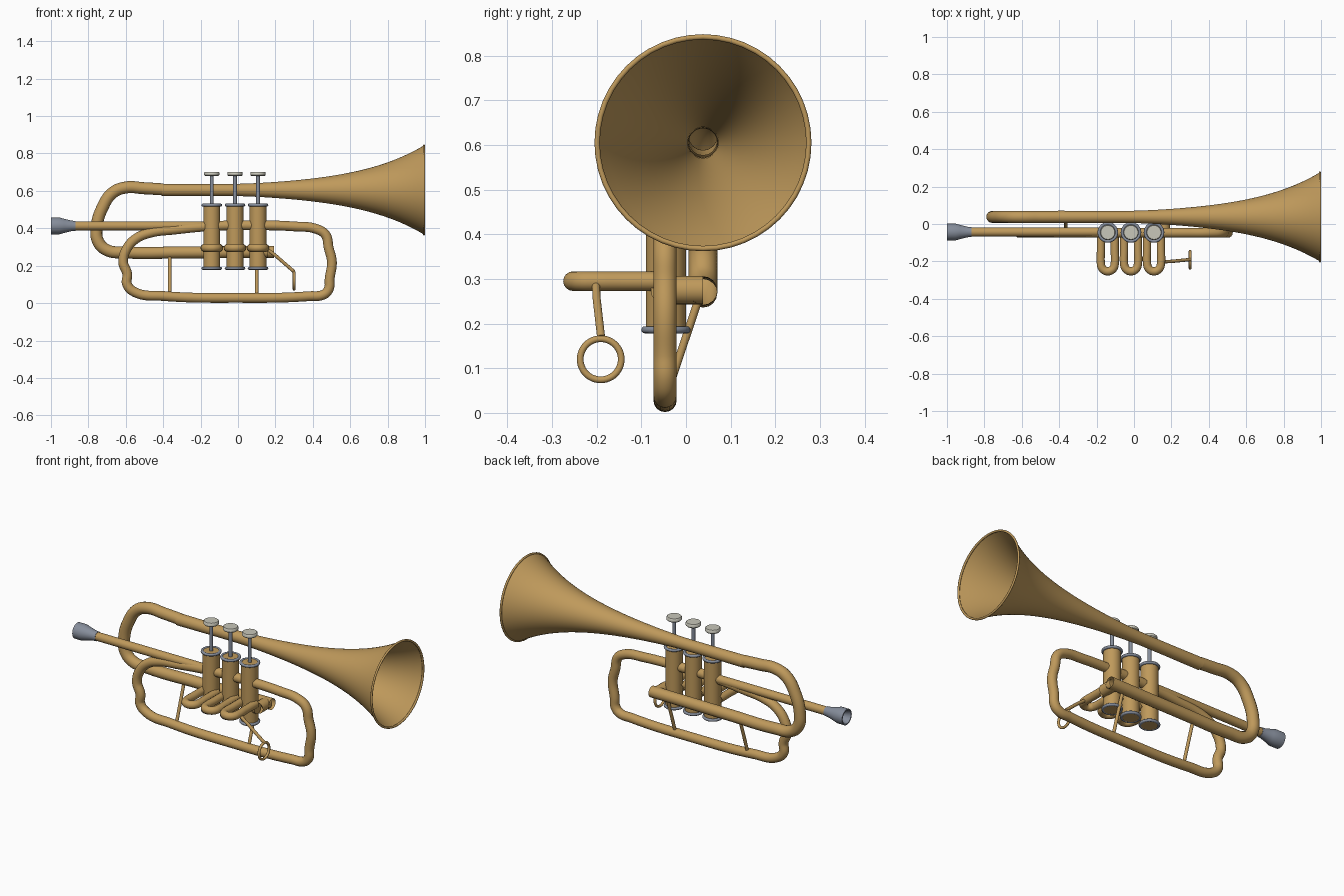
import bpy, bmesh, math
from mathutils import Vector, Matrix

cube = bpy.data.objects.get("Cube")
if cube:
    bpy.data.objects.remove(cube, do_unlink=True)


def material(name, rgb):
    mat = bpy.data.materials.new(name)
    mat.use_nodes = True
    mat.diffuse_color = (*rgb, 1)
    mat.node_tree.nodes["Principled BSDF"].inputs["Base Color"].default_value = (*rgb, 1)
    return mat


BRASS = material("brass", (0.52, 0.32, 0.105))
STEEL = material("blue steel", (0.24, 0.27, 0.33))
PEARL = material("pearl", (0.58, 0.57, 0.49))
AXES = {"x": Matrix.Rotation(math.pi / 2, 4, "Y"), "z": Matrix.Identity(4)}


def finish(obj, mat):
    obj.data.materials.clear()
    obj.data.materials.append(mat)
    bpy.ops.object.select_all(action="DESELECT")
    obj.select_set(True)
    bpy.context.view_layer.objects.active = obj
    bpy.ops.object.shade_smooth_by_angle(angle=math.radians(40))
    return obj


def tube(name, points, radius, mat=BRASS, closed=False, smooth=True, caps=False):
    """Round tube following a path."""
    curve = bpy.data.curves.new(name, "CURVE")
    curve.dimensions = "3D"
    curve.bevel_depth = radius
    curve.bevel_resolution = 6
    curve.resolution_u = 10
    curve.use_fill_caps = caps
    spline = curve.splines.new("BEZIER")
    spline.bezier_points.add(len(points) - 1)
    for bp, p in zip(spline.bezier_points, points):
        bp.co = p
        bp.handle_left_type = bp.handle_right_type = "AUTO" if smooth else "VECTOR"
    spline.use_cyclic_u = closed
    obj = bpy.data.objects.new(name, curve)
    bpy.context.collection.objects.link(obj)
    bpy.ops.object.select_all(action="DESELECT")
    obj.select_set(True)
    bpy.context.view_layer.objects.active = obj
    bpy.ops.object.convert(target="MESH")
    return finish(bpy.context.object, mat)


def lathe(name, profile, origin, axis, mat, steps=48):
    """Revolve (radius, distance) pairs about an axis."""
    bm = bmesh.new()
    verts = [bm.verts.new((r, 0, d)) for r, d in profile]
    edges = [bm.edges.new(pair) for pair in zip(verts, verts[1:])]
    bmesh.ops.spin(bm, geom=verts + edges, cent=(0, 0, 0), axis=(0, 0, 1),
                   angle=math.tau, steps=steps, use_merge=True)
    bmesh.ops.remove_doubles(bm, verts=bm.verts, dist=1e-5)
    bmesh.ops.recalc_face_normals(bm, faces=bm.faces)
    bm.transform(Matrix.Translation(Vector(origin)) @ AXES[axis])
    mesh = bpy.data.meshes.new(name)
    bm.to_mesh(mesh)
    bm.free()
    obj = bpy.data.objects.new(name, mesh)
    bpy.context.collection.objects.link(obj)
    return finish(obj, mat)


def ring(name, centre, major, minor, axis, mat):
    bpy.ops.mesh.primitive_torus_add(major_radius=major, minor_radius=minor,
                                     major_segments=48, minor_segments=12,
                                     location=centre, rotation=AXES[axis].to_euler())
    obj = bpy.context.object
    obj.name = name
    return finish(obj, mat)


PIPE_Y = -0.047   # plane of the valves, leadpipe and outer loop
BELL_Y = 0.038    # plane of the bell and its return bend

# Bell: straight throat followed by a widening flare
flare = [(0.033, -0.405), (0.032, -0.2), (0.032, -0.05)]
for i in range(1, 25):
    t = i / 24
    flare.append((0.032 + 0.105 * t ** 1.6 + 0.102 * t ** 4.5, -0.05 + 1.046 * t))
lathe("bell", flare, (0, BELL_Y, 0.605), "x", BRASS, 64)
ring("bell_rim", (0.994, BELL_Y, 0.605), 0.237, 0.006, "x", BRASS)

# Return bend behind the bell, running forward to the last valve
bend = [(-0.4, 0.608), (-0.5, 0.614), (-0.6, 0.618), (-0.67, 0.59), (-0.725, 0.51),
        (-0.755, 0.41), (-0.748, 0.33), (-0.70, 0.283), (-0.6, 0.271),
        (-0.3, 0.271), (0.192, 0.274)]
tube("return_bend", [(x, BELL_Y, z) for x, z in bend], 0.032)
tube("valve_cross_pipe", [(0.16, PIPE_Y, 0.275), (0.16, BELL_Y, 0.275)], 0.032)
tube("valve_side_pipe", [(0.107, PIPE_Y, 0.275), (0.16, PIPE_Y, 0.275)], 0.032, caps=True)

# Leadpipe and mouthpiece
tube("leadpipe", [(-0.88, -0.043, 0.413), (-0.1, -0.043, 0.413)], 0.024)
lathe("mouthpiece", [(0.0, 0.05), (0.02, 0.045), (0.038, 0.0), (0.045, 0.0), (0.045, 0.045),
                     (0.038, 0.07), (0.028, 0.11), (0.026, 0.132), (0.0, 0.132)],
      (-1, -0.043, 0.413), "x", STEEL)

# Outer loop
loop = [(0.1, 0.416), (0.3, 0.41), (0.42, 0.396), (0.468, 0.365), (0.485, 0.295),
        (0.502, 0.22), (0.49, 0.13), (0.485, 0.075), (0.46, 0.047), (0.38, 0.037),
        (0.0, 0.028), (-0.4, 0.038), (-0.55, 0.058), (-0.593, 0.1), (-0.592, 0.155),
        (-0.614, 0.22), (-0.595, 0.29), (-0.545, 0.345), (-0.47, 0.376), (-0.34, 0.393),
        (-0.15, 0.411)]
tube("outer_loop", [(x, PIPE_Y, z) for x, z in loop], 0.026, closed=True)

# Valves with their slides
for label, x in (("first", -0.14), ("second", -0.016), ("third", 0.107)):
    at = (x, -0.045, 0)
    lathe(label + "_valve_casing", [(0, 0.18), (0.045, 0.18), (0.045, 0.528), (0, 0.528)],
          at, "z", BRASS)
    for place, z in (("lower", 0.186), ("upper", 0.524)):
        ring(f"{label}_valve_{place}_ring", (x, -0.045, z), 0.047, 0.008, "z", STEEL)
    lathe(label + "_valve_stem", [(0, 0.52), (0.01, 0.52), (0.01, 0.685), (0, 0.685)],
          at, "z", STEEL, 20)
    lathe(label + "_valve_button", [(0, 0.68), (0.036, 0.68), (0.041, 0.685), (0.041, 0.697),
                                    (0.037, 0.702), (0, 0.702)], at, "z", PEARL)
    slide = [(x - 0.037, -0.045, 0.295), (x - 0.037, -0.14, 0.295)]
    for i in range(7):
        a = math.pi * i / 6
        slide.append((x - 0.037 * math.cos(a), -0.212 - 0.041 * math.sin(a), 0.295))
    slide += [(x + 0.037, -0.14, 0.295), (x + 0.037, -0.045, 0.295)]
    tube(label + "_valve_slide", slide, 0.022)

# Finger ring on the third slide
tube("finger_ring_rod", [(0.15, -0.202, 0.292), (0.2, -0.2, 0.255), (0.3, -0.19, 0.168)],
     0.009, smooth=False, caps=True)
ring("finger_ring", (0.3, -0.191, 0.12), 0.046, 0.0075, "x", BRASS)

# Slanted braces between the outer loop and the return bend
for label, x in (("rear", -0.365), ("front", 0.1)):
    tube(label + "_brace", [(x, PIPE_Y, 0.03), (x, 0.03, 0.26)], 0.009, caps=True)
